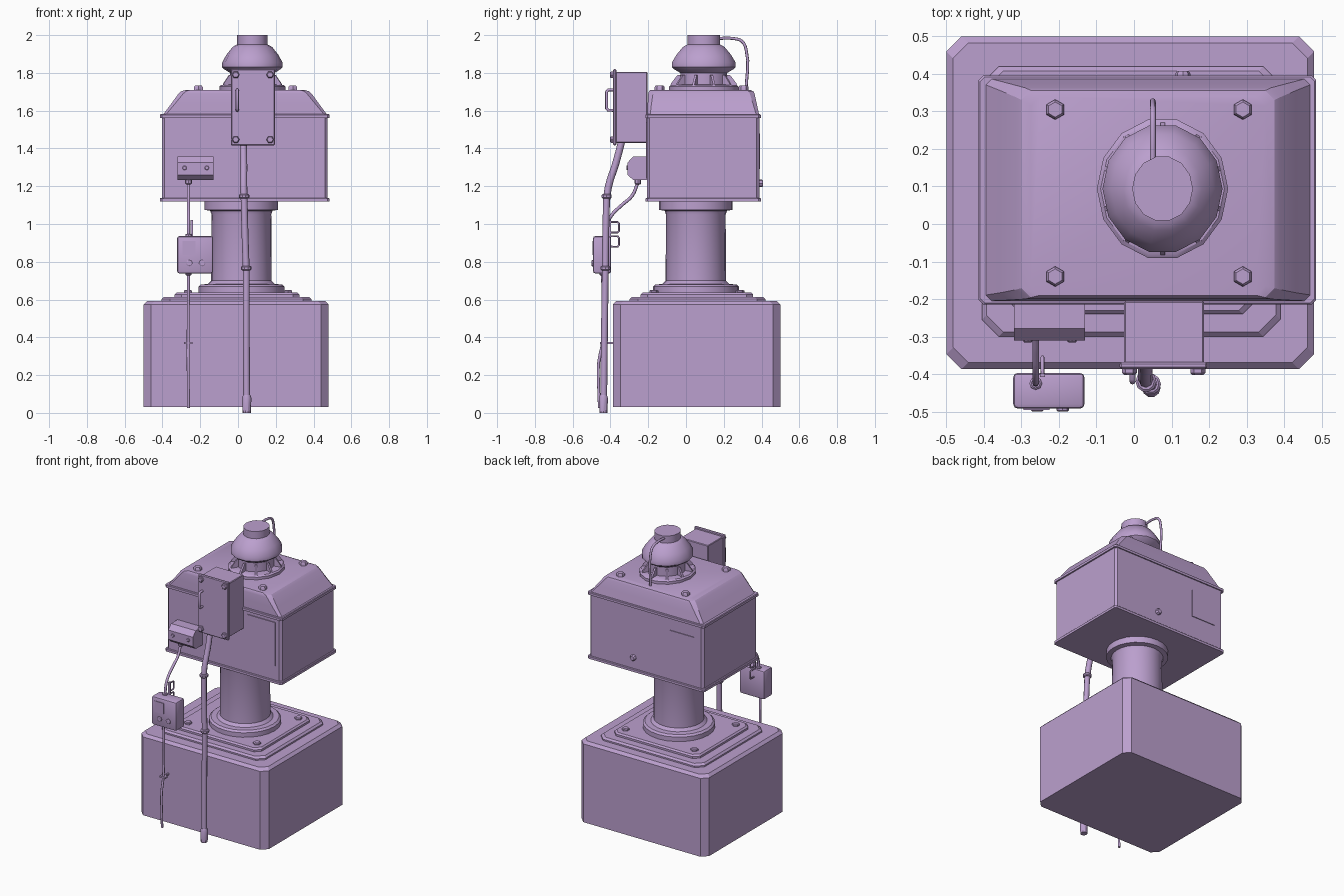
import bpy, bmesh, math
from mathutils import Vector

mat = bpy.data.materials.new("mauve_paint")
mat.diffuse_color = (0.50, 0.35, 0.62, 1)


def finish(name, bm, angle=35):
    bmesh.ops.recalc_face_normals(bm, faces=bm.faces)
    me = bpy.data.meshes.new(name)
    bm.to_mesh(me)
    bm.free()
    ob = bpy.data.objects.new(name, me)
    bpy.context.collection.objects.link(ob)
    me.materials.append(mat)
    bpy.ops.object.select_all(action='DESELECT')
    ob.select_set(True)
    bpy.context.view_layer.objects.active = ob
    bpy.ops.object.shade_smooth_by_angle(angle=math.radians(angle))
    return ob


def skin(bm, rings):
    """Bridge equal-length point rings and cap both ends."""
    vs = [[bm.verts.new(p) for p in r] for r in rings]
    n = len(vs[0])
    for a, b in zip(vs, vs[1:]):
        for i in range(n):
            bm.faces.new((a[i], a[(i + 1) % n], b[(i + 1) % n], b[i]))
    bm.faces.new(vs[0][::-1])
    bm.faces.new(vs[-1])


def loft(name, sections):
    """Stack of corner-cut rectangles: (x0, x1, y0, y1, corner, z)."""
    bm = bmesh.new()
    skin(bm, [[(x0 + c, y0, z), (x1 - c, y0, z), (x1, y0 + c, z), (x1, y1 - c, z),
               (x1 - c, y1, z), (x0 + c, y1, z), (x0, y1 - c, z), (x0, y0 + c, z)]
              for x0, x1, y0, y1, c, z in sections])
    return finish(name, bm, 25)


def slab(name, x0, x1, y0, y1, z0, z1, c=0.02, e=0.008):
    """Corner-cut plate with a bevelled top edge."""
    return loft(name, [(x0, x1, y0, y1, c, z0), (x0, x1, y0, y1, c, z1 - e),
                       (x0 + e, x1 - e, y0 + e, y1 - e, c, z1)])


def box(name, x0, x1, y0, y1, z0, z1, bevel=0.0, seg=2):
    bm = bmesh.new()
    bmesh.ops.create_cube(bm, size=1)
    for v in bm.verts:
        v.co = ((x0 + x1) / 2 + v.co.x * (x1 - x0), (y0 + y1) / 2 + v.co.y * (y1 - y0),
                (z0 + z1) / 2 + v.co.z * (z1 - z0))
    if bevel:
        bmesh.ops.bevel(bm, geom=bm.edges[:], offset=bevel, segments=seg, profile=0.5, affect='EDGES')
    return finish(name, bm)


def turned(name, cx, cy, prof, n=24, sy=1.0):
    """Profile of (radius, z) turned about a vertical axis."""
    bm = bmesh.new()
    skin(bm, [[(cx + r * math.cos(2 * math.pi * i / n), cy + sy * r * math.sin(2 * math.pi * i / n), z)
               for i in range(n)] for r, z in prof])
    return finish(name, bm)


def knob(name, p, r, length, axis='y-', n=6):
    """Short bevelled cylinder starting at p and pointing along the axis."""
    bm = bmesh.new()
    rings = []
    for rr, h in ((r, 0), (r, length * 0.7), (r * 0.75, length)):
        ring = []
        for i in range(n):
            a = 2 * math.pi * i / n
            u, v = rr * math.cos(a), rr * math.sin(a)
            off = {'y-': (u, -h, v), 'y+': (u, h, v), 'z': (v, u, h)}[axis]
            ring.append(Vector(p) + Vector(off))
        rings.append(ring)
    skin(bm, rings)
    return finish(name, bm)


def tube(name, pts, r, smooth=True, res=4):
    cu = bpy.data.curves.new(name, 'CURVE')
    cu.dimensions = '3D'
    cu.bevel_depth, cu.bevel_resolution, cu.use_fill_caps = r, 2, True
    cu.resolution_u = res
    sp = cu.splines.new('BEZIER' if smooth else 'POLY')
    seq = sp.bezier_points if smooth else sp.points
    seq.add(len(pts) - 1)
    for q, p in zip(seq, pts):
        if smooth:
            q.co = p
            q.handle_left_type = q.handle_right_type = 'AUTO'
        else:
            q.co = (*p, 1)
    ob = bpy.data.objects.new(name, cu)
    bpy.context.collection.objects.link(ob)
    bm = bmesh.new()
    me = ob.to_mesh()
    bm.from_mesh(me)
    ob.to_mesh_clear()
    bpy.data.objects.remove(ob)
    return finish(name, bm, 50)


# Pedestal base and stepped plates
slab("base_block", -0.5, 0.48, -0.387, 0.5, 0.03, 0.592, 0.04, 0.018)
slab("lower_step", -0.405, 0.39, -0.30, 0.42, 0.585, 0.614, 0.045, 0.012)
slab("upper_step", -0.335, 0.325, -0.24, 0.355, 0.61, 0.637, 0.035, 0.01)
for x in (-0.265, 0.265):
    for y in (-0.17, 0.285):
        knob("base_bolt", (x, y, 0.635), 0.024, 0.016, 'z')

# Column with flanges
turned("column", 0.018, 0.052, [(0.228, 0.63), (0.228, 0.668), (0.215, 0.68), (0.178, 0.682),
                                (0.16, 0.70), (0.158, 1.05), (0.165, 1.07), (0.195, 1.075), (0.195, 1.125)])

# Head body, rims and tapered hood
loft("head_body", [(-0.403, 0.475, -0.207, 0.388, 0.015, 1.12), (-0.403, 0.475, -0.207, 0.388, 0.015, 1.575)])
for z in (1.118, 1.562):
    slab("head_rim", -0.414, 0.485, -0.215, 0.396, z, z + 0.02, 0.012, 0.004)
loft("hood", [(-0.40, 0.475, -0.205, 0.388, 0.015, 1.575), (-0.355, 0.43, -0.203, 0.375, 0.02, 1.635),
              (-0.315, 0.39, -0.20, 0.363, 0.025, 1.69), (-0.30, 0.375, -0.196, 0.356, 0.025, 1.703),
              (-0.275, 0.35, -0.19, 0.34, 0.025, 1.71)])
for x in (-0.21, 0.29):
    for y in (-0.14, 0.305):
        knob("hood_bolt", (x, y, 1.705), 0.027, 0.028, 'z')
box("front_panel", 0.22, 0.435, -0.213, -0.205, 1.24, 1.54)
box("back_panel", -0.335, -0.15, 0.386, 0.393, 1.29, 1.48)
knob("back_plug", (0.13, 0.386, 1.215), 0.02, 0.022, 'y+', 8)

# Chimney: flange, neck, dome and cap
CX, CY = 0.076, 0.094
turned("chimney_flange", CX, CY, [(0.175, 1.70), (0.175, 1.728), (0.165, 1.736), (0.12, 1.738)], 14, 1.08)
turned("chimney_dome", CX, CY, [(0.118, 1.72), (0.118, 1.80), (0.15, 1.82), (0.16, 1.83), (0.16, 1.855),
                                (0.138, 1.895), (0.105, 1.937), (0.088, 1.947), (0.081, 1.95), (0.081, 2.0)], 14, 1.08)
for k in range(10):
    a = 2 * math.pi * (k + 0.5) / 10
    t = Vector((-math.sin(a), math.cos(a), 0)) * 0.006
    bm = bmesh.new()
    tri = [Vector((CX + r * math.cos(a), CY + 1.08 * r * math.sin(a), z))
           for r, z in ((0.10, 1.73), (0.165, 1.73), (0.16, 1.745), (0.128, 1.79), (0.10, 1.79))]
    skin(bm, [[p - t for p in tri], [p + t for p in tri]])
    finish("chimney_fin", bm)
tube("chimney_pipe", [(0.05, 0.16, 1.982), (0.05, 0.25, 1.982), (0.05, 0.295, 1.968),
                      (0.05, 0.318, 1.925), (0.05, 0.318, 1.70)], 0.008)

# Upper switch box with cover, bolts and handle
box("switch_box", -0.026, 0.187, -0.372, -0.205, 1.43, 1.806, 0.004, 1)
box("switch_cover", -0.038, 0.195, -0.386, -0.368, 1.416, 1.82, 0.005, 1)
for x in (-0.012, 0.17):
    for z in (1.447, 1.79):
        knob("cover_bolt", (x, -0.384, z), 0.02, 0.018)
tube("cover_handle", [(-0.004, y, z) for y, z in
     ((-0.38, 1.71), (-0.412, 1.71), (-0.42, 1.70), (-0.42, 1.612), (-0.412, 1.602), (-0.38, 1.602))], 0.008, False)

# Main conduit with collars
tube("conduit_upper", [(0.028, -0.34, 1.44), (0.03, -0.372, 1.32), (0.03, -0.41, 1.2), (0.032, -0.42, 1.13)], 0.019)
tube("conduit_middle", [(0.032, -0.42, 1.15), (0.037, -0.425, 0.95), (0.044, -0.427, 0.75)], 0.018)
tube("conduit_lower", [(0.044, -0.427, 0.77), (0.044, -0.432, 0.4), (0.046, -0.436, 0.05)], 0.018)
for x, y, z in ((0.032, -0.42, 1.135), (0.044, -0.427, 0.755)):
    turned("conduit_collar", x, y, [(0.022, z), (0.028, z + 0.005), (0.028, z + 0.018), (0.022, z + 0.023)], 10)
turned("conduit_foot", 0.046, -0.437, [(0.022, 0), (0.025, 0.08), (0.019, 0.095)], 10)

# Junction box on the head
bm = bmesh.new()
sec = [(-0.205, 1.232), (-0.278, 1.232), (-0.31, 1.26), (-0.31, 1.325), (-0.278, 1.358), (-0.205, 1.358)]
skin(bm, [[(x, y, z) for y, z in sec] for x in (-0.32, -0.13)])
finish("junction_box", bm, 20)
for x in (-0.283, -0.165):
    knob("junction_screw", (x, -0.308, 1.297), 0.012, 0.008, 'y-', 8)
turned("junction_gland", -0.262, -0.255, [(0.013, 1.21), (0.018, 1.215), (0.018, 1.235)], 8)

# Hanging control pendant, knobs, hooks and cables
box("pendant", -0.322, -0.132, -0.492, -0.397, 0.738, 0.936, 0.012, 2)
box("pendant_screen", -0.295, -0.225, -0.496, -0.488, 0.835, 0.91)
for x in (-0.258, -0.19):
    knob("pendant_knob", (x, -0.49, 0.793), 0.017, 0.01, 'y-', 8)
for z in (0.728, 0.928):
    turned("pendant_gland", -0.262, -0.442 if z < 0.8 else -0.425,
           [(0.013, z), (0.017, z + 0.004), (0.017, z + 0.016), (0.012, z + 0.02)], 8)
for z in (0.88, 0.955):
    tube("pendant_hook", [(-0.244, y, zz) for y, zz in
         ((-0.40, z), (-0.362, z), (-0.355, z + 0.008), (-0.355, z + 0.047), (-0.362, z + 0.055),
          (-0.402, z + 0.055))], 0.005, False)
box("hook_strip", -0.251, -0.237, -0.408, -0.398, 0.87, 1.02)
tube("upper_cable", [(-0.262, -0.255, 1.22), (-0.262, -0.285, 1.15), (-0.262, -0.34, 1.10),
                     (-0.262, -0.395, 1.045), (-0.262, -0.42, 0.99), (-0.262, -0.425, 0.935)], 0.009)
tube("lower_cable", [(-0.262, -0.442, 0.745), (-0.264, -0.443, 0.37), (-0.264, -0.462, 0.27),
                     (-0.263, -0.462, 0.12), (-0.263, -0.458, 0.025)], 0.008)
box("cable_clip", -0.286, -0.242, -0.455, -0.43, 0.364, 0.376)
box("clip_arm", -0.269, -0.258, -0.435, -0.38, 0.365, 0.375)
